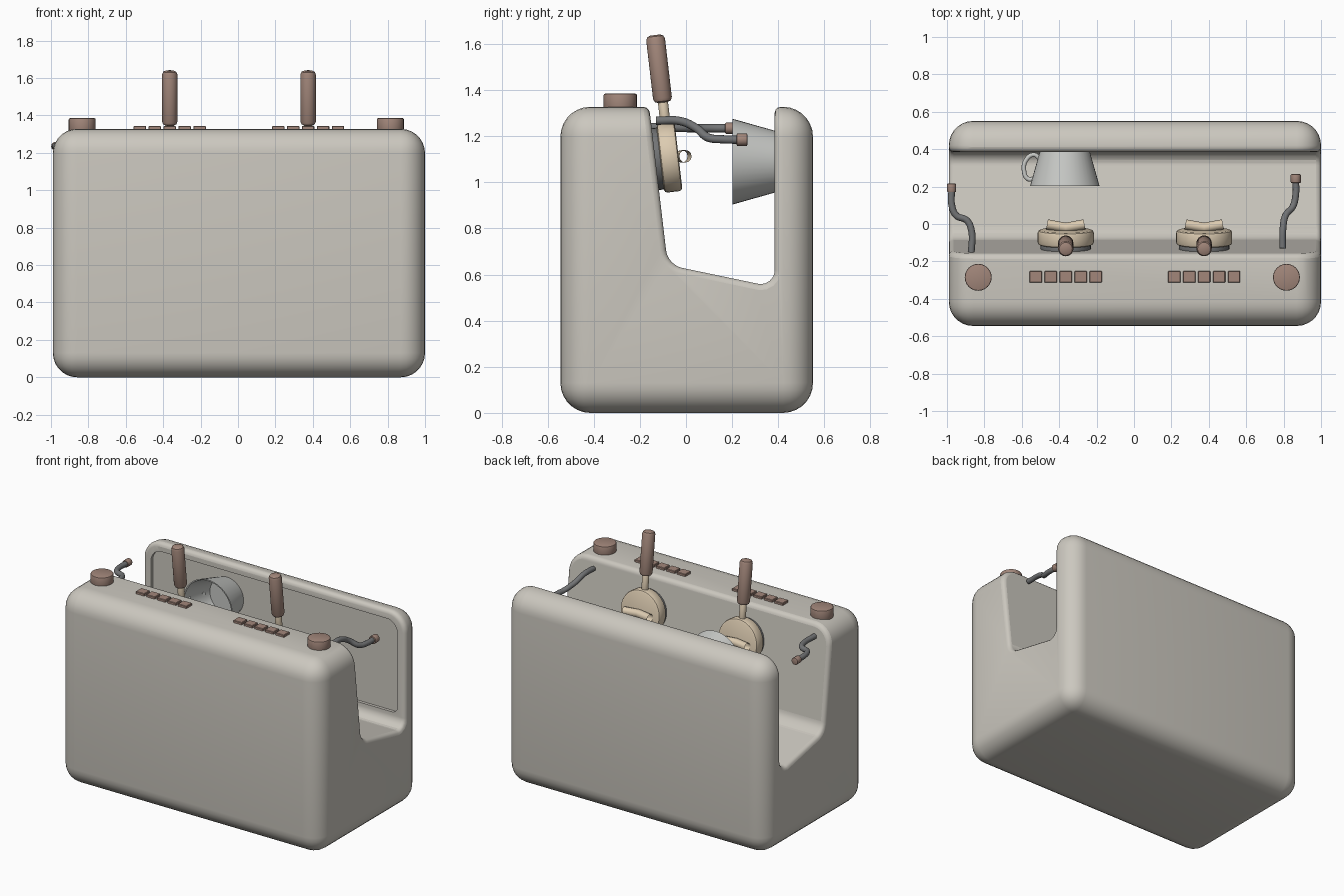
import bpy, bmesh, math
from mathutils import Vector, Matrix

if "Cube" in bpy.data.objects:
    bpy.data.objects.remove(bpy.data.objects["Cube"])


def material(name, rgb):
    m = bpy.data.materials.new(name)
    m.use_nodes = True
    m.diffuse_color = (*rgb, 1)
    m.node_tree.nodes["Principled BSDF"].inputs["Base Color"].default_value = (*rgb, 1)
    return m


SHELL = material("warm grey shell", (0.60, 0.575, 0.52))
BROWN = material("brown wood", (0.36, 0.24, 0.195))
BEIGE = material("beige metal", (0.72, 0.60, 0.44))
STEEL = material("dark steel", (0.17, 0.175, 0.18))
CUP = material("pale cup", (0.57, 0.58, 0.56))


def finish(ob):
    bpy.ops.object.select_all(action='DESELECT')
    ob.select_set(True)
    bpy.context.view_layer.objects.active = ob
    bpy.ops.object.shade_smooth_by_angle(angle=math.radians(35))
    return ob


def from_bmesh(name, bm, mat, smooth=True):
    bmesh.ops.recalc_face_normals(bm, faces=bm.faces)
    me = bpy.data.meshes.new(name)
    bm.to_mesh(me)
    bm.free()
    me.materials.append(mat)
    ob = bpy.data.objects.new(name, me)
    bpy.context.collection.objects.link(ob)
    return finish(ob) if smooth else ob


def box(name, center, size, mat, bevel, segments=1):
    bm = bmesh.new()
    bmesh.ops.create_cube(bm, size=1)
    bmesh.ops.scale(bm, vec=size, verts=bm.verts)
    bmesh.ops.bevel(bm, geom=bm.edges[:], offset=bevel, segments=segments,
                    profile=0.5, affect='EDGES')
    bmesh.ops.translate(bm, vec=center, verts=bm.verts)
    return from_bmesh(name, bm, mat)


def lathe(name, profile, origin, axis, mat, steps=32):
    """Revolve (radius, height) points about an axis through origin."""
    bm = bmesh.new()
    verts = [bm.verts.new((r, 0, h)) for r, h in profile]
    edges = [bm.edges.new(pair) for pair in zip(verts, verts[1:])]
    bmesh.ops.spin(bm, geom=verts + edges, axis=(0, 0, 1), cent=(0, 0, 0),
                   angle=math.tau, steps=steps, use_duplicate=False)
    bmesh.ops.remove_doubles(bm, verts=bm.verts, dist=0.0005)
    turn = Vector(axis).to_track_quat('Z', 'Y').to_matrix().to_4x4()
    bm.transform(Matrix.Translation(origin) @ turn)
    return from_bmesh(name, bm, mat)


def rod(name, r, start, end, mat, bevel=0.004, steps=24):
    start, end = Vector(start), Vector(end)
    h = (end - start).length
    c = bevel * 0.3
    profile = [(0, 0), (r - bevel, 0), (r - c, c), (r, bevel),
               (r, h - bevel), (r - c, h - c), (r - bevel, h), (0, h)]
    return lathe(name, profile, start, end - start, mat, steps)


def fillet(corners, steps=6):
    """Round the corners of a closed outline of (u, v, radius)."""
    out = []
    for i, (u, v, r) in enumerate(corners):
        p = Vector((u, v))
        if not r:
            out.append(p)
            continue
        a = (Vector(corners[i - 1][:2]) - p).normalized()
        b = (Vector(corners[(i + 1) % len(corners)][:2]) - p).normalized()
        half = a.angle(b) / 2
        bisector = (a + b).normalized()
        center = p + bisector * r / math.sin(half)
        s = p + a * r / math.tan(half) - center
        e = p + b * r / math.tan(half) - center
        for k in range(steps + 1):
            out.append(center + s.lerp(e, k / steps).normalized() * r)
    return out


def prism(name, points, depth, mat):
    """Closed solid swept from an outline along depth."""
    bm = bmesh.new()
    near = [bm.verts.new(p) for p in points]
    far = [bm.verts.new(Vector(p) + Vector(depth)) for p in points]
    bm.faces.new(near)
    bm.faces.new(far[::-1])
    for i in range(len(near)):
        bm.faces.new((near[i - 1], near[i], far[i], far[i - 1]))
    return from_bmesh(name, bm, mat, smooth=False)


def cut(target, cutter):
    mod = target.modifiers.new("cut", 'BOOLEAN')
    mod.object, mod.solver = cutter, 'EXACT'
    bpy.context.view_layer.objects.active = target
    bpy.ops.object.modifier_apply(modifier=mod.name)
    bpy.data.objects.remove(cutter)


def tube(name, points, r, mat, capped=True, handle='AUTO'):
    cu = bpy.data.curves.new(name, 'CURVE')
    cu.dimensions = '3D'
    cu.bevel_depth, cu.bevel_resolution = r, 4
    cu.resolution_u, cu.use_fill_caps = 8, capped
    sp = cu.splines.new('BEZIER')
    sp.bezier_points.add(len(points) - 1)
    for bp, p in zip(sp.bezier_points, points):
        bp.co = p
        bp.handle_left_type = bp.handle_right_type = handle
    ob = bpy.data.objects.new(name, cu)
    bpy.context.collection.objects.link(ob)
    cu.materials.append(mat)
    bpy.ops.object.select_all(action='DESELECT')
    ob.select_set(True)
    bpy.context.view_layer.objects.active = ob
    bpy.ops.object.convert(target='MESH')
    return finish(bpy.context.object)


# Rounded housing with an open slot running side to side
MID = 0.005
body = box("housing", (MID, 0.003, 0.664), (1.99, 1.096, 1.328), SHELL, 0.13, 7)
slot = fillet([(-0.18, 1.5, 0), (-0.079, 0.642, 0.09), (0.385, 0.545, 0.06), (0.385, 1.5, 0)])
cut(body, prism("slot_cutter", [(-1.2, y, z) for y, z in slot], (2.4, 0, 0), SHELL))
round_mod = body.modifiers.new("soft slot edges", 'BEVEL')
round_mod.width, round_mod.segments = 0.026, 3
round_mod.limit_method, round_mod.angle_limit = 'ANGLE', math.radians(50)
round_mod.use_clamp_overlap = False
bpy.ops.object.modifier_apply(modifier=round_mod.name)

# Shallow recessed panel in the back wall
panel = fillet([(-0.93, 0.64, 0.04), (0.94, 0.64, 0.04), (0.94, 1.27, 0.08), (-0.93, 1.27, 0.08)])
cut(body, prism("panel_cutter", [(x, 0.34, z) for x, z in panel], (0, 0.065, 0), SHELL))
finish(body)

# Knobs and rows of buttons on top
for side, x in (("right", -0.833), ("left", 0.815)):
    rod(side + "_knob", 0.072, (x, -0.285, 1.31), (x, -0.285, 1.385), BROWN, 0.006)
for side, s in (("right", -1), ("left", 1)):
    for i in range(5):
        x = MID + s * 0.37 + (i - 2) * 0.08
        box(f"{side}_button_{i + 1}", (x, -0.283, 1.33), (0.066, 0.062, 0.028), BROWN, 0.003)

# Brewing heads with upright handles and twin spouts
up = Vector((0, -0.116, 0.993))
out = Vector((0, 0.993, 0.116))
for side, s in (("right", -1), ("left", 1)):
    c = Vector((MID + s * 0.37, -0.072, 1.108))
    rod(side + "_head_plate", 0.135, c - out * 0.075, c - out * 0.035, STEEL, 0.004, 32)
    rod(side + "_filter_holder", 0.15, c - out * 0.04, c + out * 0.04, BEIGE, 0.014, 32)
    rod(side + "_handle_neck", 0.022, c + up * 0.13, c + up * 0.26, BEIGE)
    rod(side + "_handle_grip", 0.041, c + up * 0.24, c + up * 0.535, BROWN, 0.02)
    y, z = -0.008, 1.113
    tube(side + "_spout", [(c.x - 0.1, y + 0.006, z), (c.x, y - 0.012, z), (c.x + 0.1, y + 0.006, z)],
         0.027, BEIGE, capped=False, handle='VECTOR')

# Steam wands with brown tips
tube("left_wand", [(0.795, -0.13, 1.268), (0.797, -0.02, 1.265), (0.81, 0.045, 1.235),
                   (0.85, 0.095, 1.195), (0.865, 0.16, 1.187), (0.865, 0.23, 1.185)], 0.018, STEEL)
rod("left_wand_tip", 0.027, (0.865, 0.22, 1.185), (0.865, 0.266, 1.185), BROWN, 0.004, 16)
tube("right_wand", [(-0.87, -0.16, 1.24), (-0.87, -0.03, 1.237), (-0.895, 0.02, 1.235),
                    (-0.95, 0.045, 1.235), (-0.974, 0.1, 1.235), (-0.975, 0.18, 1.235)], 0.018, STEEL)
rod("right_wand_tip", 0.024, (-0.975, 0.17, 1.235), (-0.975, 0.216, 1.235), BROWN, 0.004, 16)

# Hollow cup fixed to the back wall, mouth towards the front
lathe("cup", [(0, 0), (0.128, 0), (0.186, 0.205), (0.178, 0.205), (0.12, 0.012), (0, 0.012)],
      (-0.37, 0.407, 1.09), (0, -1, 0), CUP, 40)
tube("cup_handle", [(-0.53, 0.245, 1.09), (-0.565, 0.24, 1.09), (-0.588, 0.285, 1.09),
                    (-0.575, 0.345, 1.09), (-0.535, 0.37, 1.09), (-0.5, 0.345, 1.09)], 0.012, CUP)
